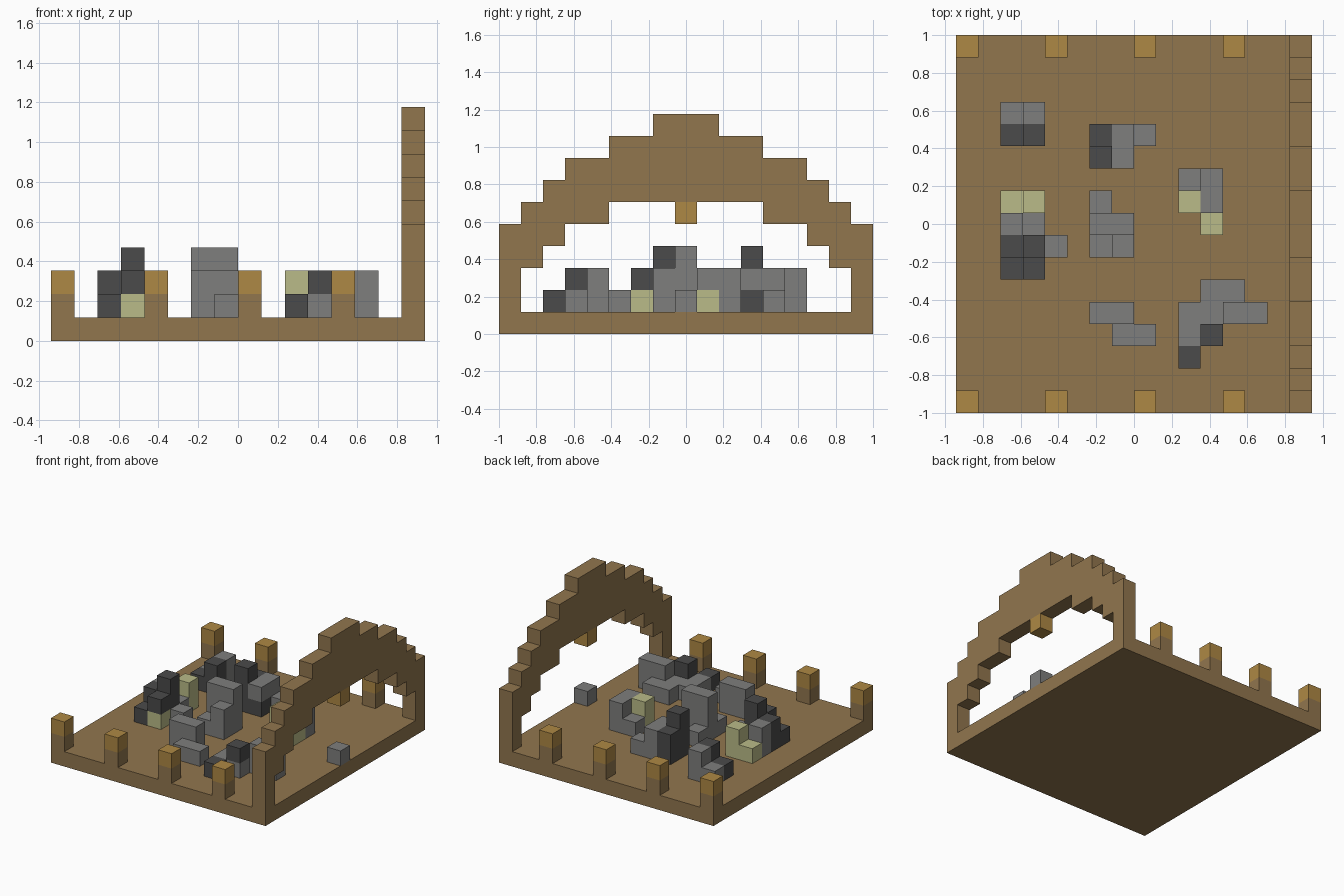
import bpy
import bmesh
from mathutils import Vector

U = 2 / 17          # one block
NX, NY = 16, 17     # blocks across and deep

cube = bpy.data.objects.get("Cube")
if cube:
    bpy.data.objects.remove(cube, do_unlink=True)


def material(name, rgb):
    m = bpy.data.materials.new(name)
    m.use_nodes = True
    m.diffuse_color = (*rgb, 1)
    bsdf = m.node_tree.nodes["Principled BSDF"]
    bsdf.inputs["Base Color"].default_value = (*rgb, 1)
    bsdf.inputs["Roughness"].default_value = 0.9
    return m


PALETTE = {
    "W": material("brown wood", (.283, .181, .076)),
    "Y": material("lamp gold", (.423, .246, .058)),
    "G": material("grey stone", (.209, .209, .205)),
    "D": material("dark stone", (.069, .069, .069)),
    "L": material("pale green stone", (.491, .496, .246)),
}
SIDES = [Vector(s) for s in ((1, 0, 0), (0, 1, 0), (0, 0, 1))]


def build_blocks(name, cells):
    """Join blocks {(i, j, k): colour key} into one shell of exposed faces."""
    bm = bmesh.new()
    keys = sorted(set(cells.values()))
    for cell, key in cells.items():
        centre = Vector(cell) + Vector((.5, .5, .5))
        for a in range(3):
            for sign in (-1, 1):
                n = SIDES[a] * sign
                if tuple(int(c) for c in Vector(cell) + n) in cells:
                    continue
                u, v = SIDES[(a + 1) % 3] / 2, SIDES[(a + 2) % 3] / 2 * sign
                mid = centre + n / 2
                corners = (mid - u - v, mid + u - v, mid + u + v, mid - u + v)
                verts = [bm.verts.new(((p.x - NX / 2) * U, (p.y - NY / 2) * U, p.z * U))
                         for p in corners]
                bm.faces.new(verts).material_index = keys.index(key)
    bmesh.ops.remove_doubles(bm, verts=bm.verts, dist=U / 100)
    bmesh.ops.dissolve_limit(bm, angle_limit=.01, verts=bm.verts,
                             edges=bm.edges, delimit={"MATERIAL"})
    mesh = bpy.data.meshes.new(name)
    bm.to_mesh(mesh)
    bm.free()
    for key in keys:
        mesh.materials.append(PALETTE[key])
    obj = bpy.data.objects.new(name, mesh)
    bpy.context.collection.objects.link(obj)
    return obj


def columns(stacks):
    """Turn {(i, j): "colours from the floor up"} into blocks."""
    return {(i, j, k + 1): key for (i, j), stack in stacks.items()
            for k, key in enumerate(stack)}


# Floor slab
build_blocks("floor", {(i, j, 0): "W" for i in range(NX) for j in range(NY)})

# Stepped arch along the left edge, mirrored about its middle
tops = (5, 6, 7, 8, 8, 9, 9, 10, 10)
bottoms = (1, 3, 4, 5, 5, 6, 6, 6, 6)
arch = {}
for j, (low, high) in enumerate(zip(bottoms, tops)):
    for k in range(low, high):
        arch[NX - 1, j, k] = arch[NX - 1, NY - 1 - j, k] = "W"
build_blocks("arch", arch)
build_blocks("hanging_lamp", {(NX - 1, NY // 2, 5): "Y"})

# Lamp posts on the front and back edges
for side, j in (("front", 0), ("back", NY - 1)):
    for n in range(4):
        build_blocks(f"{side}_lamp_post_{n + 1}", columns({(n * 4, j): "WY"}))

# Rubble piles
rubble = {
    "back_right_rubble": {(2, 13): "G", (3, 13): "GG", (2, 12): "D", (3, 12): "DD"},
    "right_rubble": {(2, 9): "L", (3, 9): "LL", (2, 8): "GG", (3, 8): "G",
                     (2, 7): "DD", (3, 7): "DDD", (4, 7): "G",
                     (2, 6): "D", (3, 6): "LD"},
    "back_rubble": {(6, 12): "DD", (7, 12): "GG", (8, 12): "G",
                    (6, 11): "DDD", (7, 11): "DG"},
    "centre_rubble": {(6, 9): "G", (6, 8): "GGG", (7, 8): "GGG",
                      (6, 7): "G", (7, 7): "GG"},
    "front_rubble": {(6, 4): "GG", (7, 4): "GG", (7, 3): "G", (8, 3): "G"},
    "left_rubble": {(10, 10): "G", (11, 10): "GG", (10, 9): "LL",
                    (11, 9): "LG", (11, 8): "L"},
    "front_left_rubble": {(11, 5): "G", (12, 5): "G", (10, 4): "G", (11, 4): "G",
                          (12, 4): "GG", (13, 4): "GG", (10, 3): "G",
                          (11, 3): "GD", (10, 2): "D"},
    "stone_under_arch": {(15, 8): "G"},
}
for name, stacks in rubble.items():
    build_blocks(name, columns(stacks))
